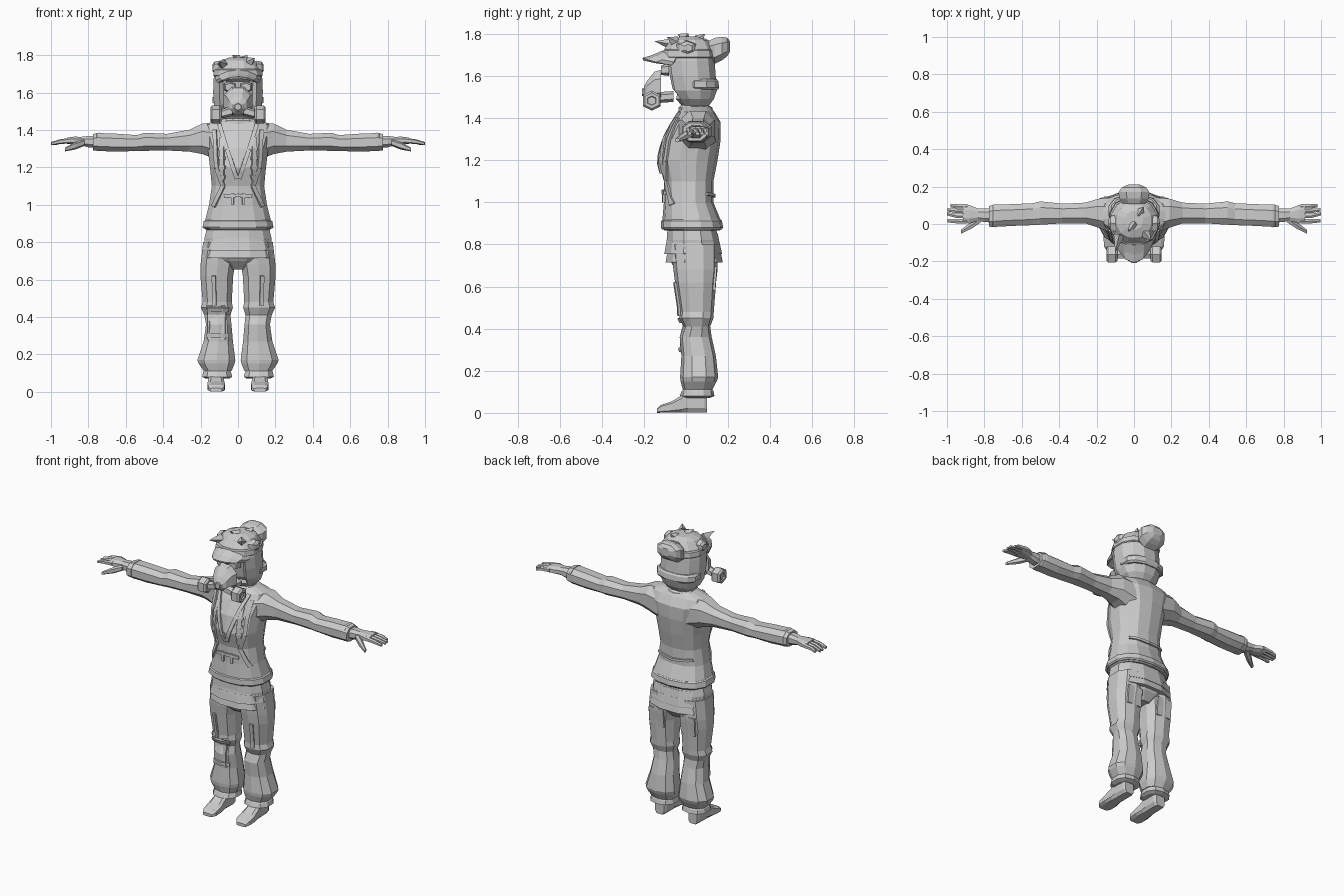
import bpy, bmesh, math
from mathutils import Vector
from mathutils.bvhtree import BVHTree

GREY = bpy.data.materials.new("plain_grey")
GREY.diffuse_color = (0.6, 0.6, 0.6, 1)


def finish(bm, name, mirror=False, thick=0):
    bmesh.ops.recalc_face_normals(bm, faces=bm.faces)
    me = bpy.data.meshes.new(name)
    bm.to_mesh(me)
    bm.free()
    me.materials.append(GREY)
    ob = bpy.data.objects.new(name, me)
    bpy.context.collection.objects.link(ob)
    if thick:
        m = ob.modifiers.new("thickness", "SOLIDIFY")
        m.thickness, m.offset = thick, 0
    if mirror:
        m = ob.modifiers.new("mirror", "MIRROR")
        m.use_mirror_merge = False
    return ob


def loft_bm(axis, rings, n=8, p=2.4):
    """Rings are (position, a0, a1, b0, b1): rounded boxes stacked along an axis."""
    bm = bmesh.new()
    loops = []
    for t, a0, a1, b0, b1 in rings:
        loop = []
        for i in range(n):
            ang = 2 * math.pi * (i + 0.5) / n
            c, s = math.cos(ang), math.sin(ang)
            u = math.copysign(abs(c) ** (2 / p), c)
            v = math.copysign(abs(s) ** (2 / p), s)
            co = [(a0 + a1) / 2 + u * (a1 - a0) / 2, (b0 + b1) / 2 + v * (b1 - b0) / 2]
            co.insert(axis, t)
            loop.append(bm.verts.new(co))
        loops.append(loop)
    for l, k in zip(loops, loops[1:]):
        for i in range(n):
            j = (i + 1) % n
            bm.faces.new((l[i], l[j], k[j], k[i]))
    bm.faces.new(loops[0])
    bm.faces.new(loops[-1])
    return bm


def loft(name, axis, rings, n=8, p=2.4, mirror=False):
    return finish(loft_bm(axis, rings, n, p), name, mirror)


def sym(rings):
    """Expand (z, half_width, b0, b1) to a full ring."""
    return [(t, -w, w, b0, b1) for t, w, b0, b1 in rings]


def tree(ob):
    me = ob.data
    return BVHTree.FromPolygons([v.co for v in me.vertices], [f.vertices for f in me.polygons])


def strip(name, surf, pts, width, mirror=True, side=-1, flip=1):
    """Cloth strip following (x, z) points, laid on the front or back of a surface."""
    bm = bmesh.new()
    prev = None
    for (xa, za), (xb, zb) in zip(pts, pts[1:]):
        d = Vector((xb - xa, zb - za)).normalized()
        for k in range(5):
            x, z = xa + (xb - xa) * k / 4, za + (zb - za) * k / 4
            pair = []
            for o in (-0.5, 0.5):
                px, pz = x - d.y * width * o, z + d.x * width * o
                hit = surf.ray_cast(Vector((px, side, pz)), Vector((0, -side, 0)))[0]
                if hit:
                    pair.append(bm.verts.new((px * flip, hit.y + side * 0.005, pz)))
            if len(pair) == 2 and prev:
                bm.faces.new((prev[0], prev[1], pair[1], pair[0]))
            prev = pair if len(pair) == 2 else None
    return finish(bm, name, mirror, 0.012)


def spike(name, base, tip, r):
    bm = bmesh.new()
    b, t = Vector(base), Vector(tip)
    q = (t - b).to_track_quat('Z', 'Y')
    top = bm.verts.new(t)
    ring = [bm.verts.new(b + q @ Vector((r * math.cos(a), r * math.sin(a), 0)))
            for a in (0, 1.57, 3.14, 4.71)]
    bm.faces.new(ring)
    for i in range(4):
        bm.faces.new((ring[i], ring[(i + 1) % 4], top))
    finish(bm, name)


# Jacket body
jacket = loft("jacket", 2, sym([
    (.865, .172, -.10, .160), (.875, .186, -.112, .170), (.915, .180, -.112, .165),
    (1.0, .158, -.105, .130), (1.1, .143, -.105, .130), (1.2, .153, -.132, .150),
    (1.3, .165, -.112, .165), (1.38, .190, -.068, .165), (1.43, .185, -.035, .135),
    (1.455, .10, -.02, .115)]), n=14)
loft("jacket_hem", 2, sym([(.872, .187, -.114, .171), (.880, .194, -.119, .176),
     (.912, .187, -.118, .171), (.918, .180, -.11, .165)]), n=14)
body = tree(jacket)
strip("lapel", body, [(.10, 1.43), (.06, 1.30), (.006, 1.14)], .022)
strip("front_edge", body, [(.125, 1.40), (.115, 1.2), (.08, 1.10), (.132, .99)], .02)
strip("shoulder_strap", body, [(.085, 1.36), (.085, 1.13)], .022)
strip("waist_tie", body, [(0, 1.05), (.075, 1.045)], .018)
strip("tie_end", body, [(.03, 1.06), (.03, 1.0)], .014)
strip("back_waist_seam", body, [(0, 1.03), (.12, 1.04)], .015, side=1)
for z in (1.14, 1.19, 1.24, 1.29):
    strip("button", body, [(.085, z), (.085, z + .018)], .034)

# Neck and collar
loft("neck", 2, sym([(1.40, .075, -.03, .10), (1.50, .06, -.02, .09)]))
loft("collar", 2, sym([(1.415, .12, -.035, .13), (1.45, .095, -.035, .125),
                       (1.465, .075, -.02, .10)]), n=10)

# Sleeves, cuffs and gloves
loft("sleeve", 0, [
    (.10, -.06, .15, 1.23, 1.44), (.19, -.025, .14, 1.265, 1.44), (.26, 0, .118, 1.28, 1.405),
    (.38, 0, .112, 1.287, 1.382), (.50, -.008, .125, 1.285, 1.388), (.54, -.01, .115, 1.285, 1.375),
    (.65, -.014, .11, 1.28, 1.383), (.755, -.02, .107, 1.285, 1.387),
    (.765, 0, .095, 1.295, 1.375)], mirror=True)
loft("cuff", 0, [(.74, -.022, .11, 1.283, 1.39), (.775, -.018, .10, 1.288, 1.38)], mirror=True)
loft("glove_palm", 0, [
    (.75, .005, .085, 1.30, 1.37), (.80, .008, .085, 1.305, 1.37), (.835, .015, .085, 1.315, 1.365),
    (.88, .0, .105, 1.32, 1.365), (.915, .005, .108, 1.325, 1.36)], mirror=True)
for y0, y1, x in ((0, .008, .998), (.029, .045, 1.0), (.055, .066, .998), (.08, .088, .98)):
    loft("finger", 0, [(.89, y0, y0 + .028, 1.328, 1.358), (.95, y0 + .002, y0 + .028, 1.325, 1.35),
         (x, y1, y1 + .02, 1.318, 1.335)], n=6, mirror=True)
loft("thumb", 0, [(.82, .005, .05, 1.315, 1.35), (.87, -.028, .015, 1.295, 1.335),
     (.925, -.053, -.03, 1.285, 1.305)], n=6, mirror=True)

# Trousers
hips = loft("hips", 2, sym([
    (.655, .05, -.02, .11), (.70, .13, -.065, .15), (.74, .18, -.09, .162),
    (.82, .185, -.095, .16), (.90, .165, -.09, .14)]), n=12)
for z, w, y0, y1 in ((.83, .178, -.098, .158), (.785, .19, -.106, .168), (.745, .193, -.10, .172)):
    loft("waist_layer", 2, sym([(z - .03, w + .004, y0 - .002, y1 + .006), (z - .025, w + .006, y0, y1 + .006),
         (z + .022, w - .006, y0 + .008, y1 - .004)]), n=12)
leg = loft("trouser_leg", 2, [
    (.80, .01, .19, -.07, .15), (.68, .012, .204, -.06, .15), (.62, .022, .205, -.052, .143),
    (.48, .03, .192, -.03, .132), (.45, .024, .202, -.032, .13), (.41, .037, .183, -.012, .115),
    (.36, .032, .174, -.03, .122), (.27, .024, .187, -.022, .142), (.17, .01, .221, -.028, .153),
    (.15, .014, .214, -.026, .146), (.11, .032, .185, -.015, .125)], n=10, mirror=True)
loft("trouser_hem", 2, [(.07, .045, .175, -.005, .11), (.08, .028, .195, -.03, .135),
     (.105, .034, .19, -.02, .13), (.125, .045, .175, 0, .11)], n=10, mirror=True)
leg_surf = tree(leg)
strip("back_pocket", leg_surf, [(.11, .695), (.11, .58)], .10, side=1)
strip("leg_crease", leg_surf, [(.13, .62), (.125, .46)], .02)
strip("knee_patch", leg_surf, [(.115, .46), (.115, .28)], .095, mirror=False, flip=-1)
for z in (.44, .30):
    strip("patch_strap", leg_surf, [(.05, z), (.165, z)], .022, mirror=False, flip=-1)

# Boots: soles and shafts
loft("boot", 1, [
    (-.138, .085, .15, 0, .02), (-.12, .07, .162, 0, .038), (-.07, .068, .165, 0, .055),
    (-.02, .075, .16, 0, .085), (.01, .075, .158, 0, .12), (.085, .075, .155, 0, .12),
    (.10, .085, .148, 0, .10)], p=4, mirror=True)

# Hood with the face opening sunk into the front
bm = loft_bm(2, sym([
    (1.445, .07, -.01, .10), (1.49, .115, -.05, .135), (1.53, .132, -.085, .15),
    (1.60, .137, -.10, .145), (1.67, .135, -.11, .14), (1.73, .125, -.105, .135),
    (1.77, .095, -.075, .11), (1.787, .05, -.03, .07)]), 12, 2.2)
bm.normal_update()
face = [f for f in bm.faces if f.normal.y < -.6 and 1.50 < f.calc_center_median().z < 1.68]
bmesh.ops.recalc_face_normals(bm, faces=bm.faces)
bmesh.ops.inset_region(bm, faces=face, thickness=.015, depth=-.02)
finish(bm, "hood")
loft("hood_rear_band", 2, sym([(1.535, .125, .0, .155), (1.545, .139, -.02, .16),
     (1.575, .139, -.02, .156), (1.585, .125, .0, .148)]), n=12)
loft("cap_band", 2, sym([(1.685, .131, -.112, .14), (1.69, .136, -.117, .144),
     (1.72, .132, -.112, .141), (1.725, .124, -.105, .135)]), n=12)
loft("ear_flap", 0, [(.10, -.05, .055, 1.69, 1.77), (.125, -.035, .045, 1.70, 1.765),
     (.137, -.01, .03, 1.715, 1.75)], n=6, mirror=True)

# Curved cap visor
bm = bmesh.new()
rows = []
for hw, depth, drop in ((.118, .09, 0), (.119, .14, .022), (.105, .185, .035)):
    rows.append([bm.verts.new((hw * math.sin(a), -.02 - depth * math.cos(a),
                 1.715 - drop - .03 * abs(math.sin(a)) ** 2))
                 for a in [math.radians(-75 + 25 * k) for k in range(7)]])
for r, s in zip(rows, rows[1:]):
    for i in range(6):
        bm.faces.new((r[i], r[i + 1], s[i + 1], s[i]))
finish(bm, "visor", thick=.012)

# Bun and loose tufts
loft("bun", 1, sym([(.10, .055, 1.67, 1.765), (.135, .085, 1.652, 1.785), (.17, .088, 1.67, 1.79),
                    (.195, .07, 1.69, 1.785), (.21, .035, 1.715, 1.765)]))
for base, tip in (((-.08, -.06, 1.75), (-.10, -.15, 1.765)), ((.06, -.05, 1.76), (.09, -.09, 1.785)),
                  ((-.09, 0, 1.74), (-.135, -.02, 1.745)), ((.10, .02, 1.73), (.14, .0, 1.715)),
                  ((0, 0, 1.775), (-.03, -.04, 1.80)), ((.03, .06, 1.77), (.05, .09, 1.80))):
    spike("tuft", base, tip, .03)

# Breathing mask with goggles and side filters
loft("mask", 1, sym([(-.20, .028, 1.50, 1.55), (-.185, .05, 1.485, 1.58), (-.15, .068, 1.475, 1.625),
                     (-.118, .082, 1.47, 1.635)]), p=2.2)
loft("mask_chin", 1, sym([(-.13, .06, 1.47, 1.525), (-.06, .07, 1.475, 1.53)]))
loft("mask_valve", 1, sym([(-.208, .018, 1.505, 1.54), (-.19, .024, 1.50, 1.545)]), n=6)
loft("goggle_lens", 1, [(-.118, .014, .07, 1.605, 1.65), (-.08, .008, .08, 1.60, 1.66)], n=6, mirror=True)
loft("filter_tube", 0, [(.03, -.19, -.13, 1.475, 1.53), (.10, -.185, -.14, 1.46, 1.505)], n=6, mirror=True)
loft("filter", 0, [(.088, -.20, -.125, 1.445, 1.52), (.098, -.21, -.115, 1.435, 1.53),
     (.138, -.21, -.115, 1.435, 1.53), (.148, -.20, -.125, 1.445, 1.52), (.148, -.185, -.14, 1.46, 1.505),
     (.14, -.182, -.143, 1.463, 1.502)], n=6, mirror=True)
